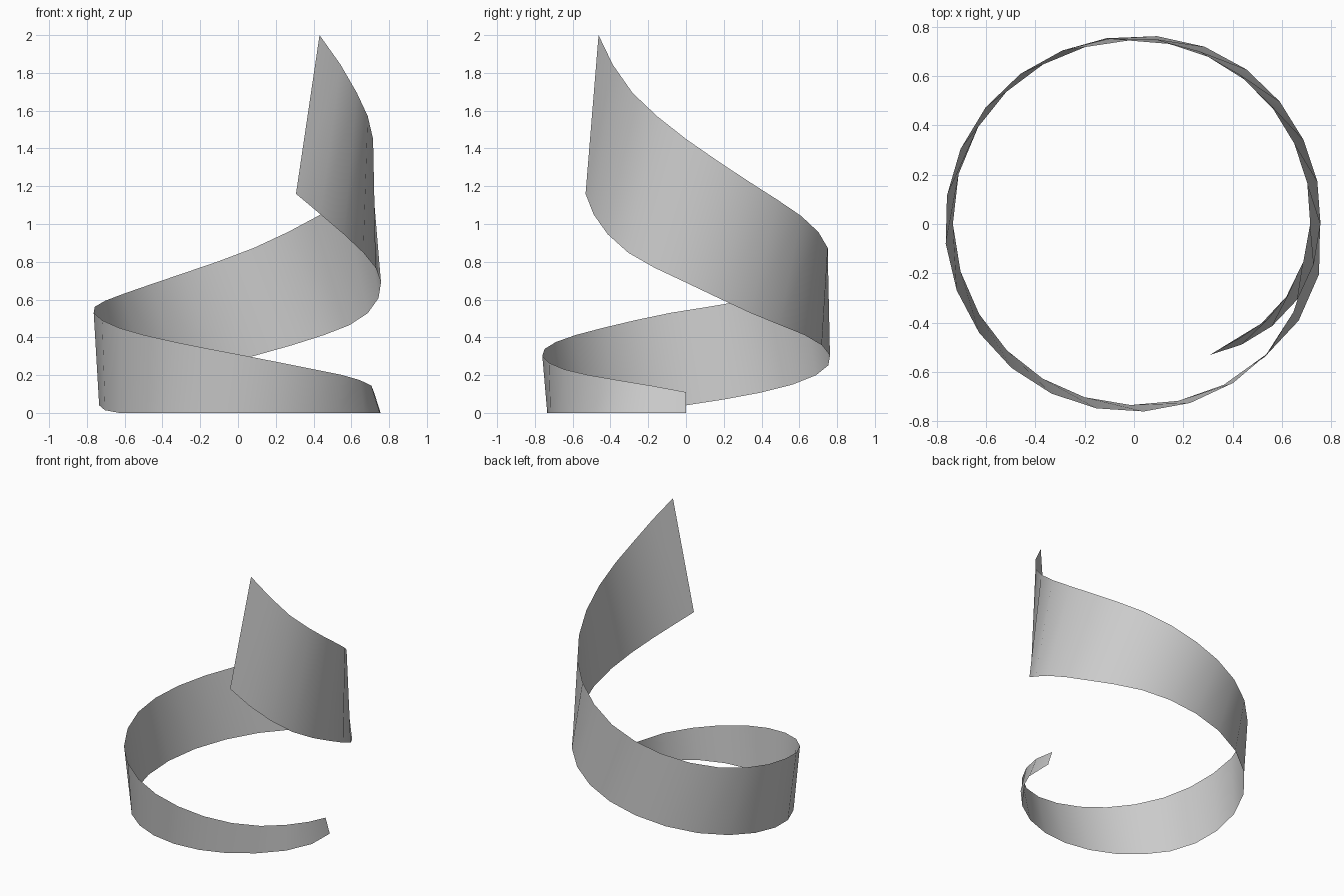
import bpy
import bmesh
from math import cos, sin, radians
from mathutils import Vector

SEGMENTS = 29


def interpolate(keys, position):
    """Smooth curve through (position, value) keys."""
    def slope(index):
        before = keys[max(index - 1, 0)]
        after = keys[min(index + 1, len(keys) - 1)]
        return (after[1] - before[1]) / (after[0] - before[0])

    for index in range(len(keys) - 1):
        start, end = keys[index], keys[index + 1]
        if position <= end[0] or index == len(keys) - 2:
            span = end[0] - start[0]
            t = (position - start[0]) / span
            blend = t * t * (3 - 2 * t)
            ease_in = t * (1 - t) ** 2
            ease_out = t * t * (t - 1)
            return (start[1] + (end[1] - start[1]) * blend
                    + span * (slope(index) * ease_in + slope(index + 1) * ease_out))


def edge_points(angle_keys, radius_keys, height_keys):
    """Points along one spiral edge, turning clockwise from the left side."""
    points = []
    for step in range(SEGMENTS + 1):
        degrees = interpolate(angle_keys, step)
        radius = interpolate(radius_keys, degrees)
        height = max(0.0, interpolate(height_keys, degrees))
        angle = radians(-degrees)
        points.append(Vector((radius * cos(angle), radius * sin(angle), height)))
    return points


def make_material(name, colour):
    material = bpy.data.materials.new(name)
    material.use_nodes = True
    material.diffuse_color = colour
    shader = next(node for node in material.node_tree.nodes
                  if node.type == 'BSDF_PRINCIPLED')
    shader.inputs["Base Color"].default_value = colour
    return material


def make_ribbon(name, lower_points, upper_points, material):
    """Single-skin strip between two edges, facing outward."""
    mesh = bpy.data.meshes.new(name)
    ribbon_mesh = bmesh.new()
    lower = [ribbon_mesh.verts.new(point) for point in lower_points]
    upper = [ribbon_mesh.verts.new(point) for point in upper_points]
    for step in range(SEGMENTS):
        ribbon_mesh.faces.new((lower[step + 1], lower[step],
                               upper[step], upper[step + 1]))
    ribbon_mesh.to_mesh(mesh)
    ribbon_mesh.free()
    mesh.materials.append(material)
    ribbon = bpy.data.objects.new(name, mesh)
    bpy.context.collection.objects.link(ribbon)
    return ribbon


default_cube = bpy.data.objects.get("Cube")
if default_cube:
    bpy.data.objects.remove(default_cube, do_unlink=True)

# Lower edge: flat on the ground, then climbing and curling inward
lower_edge = edge_points(
    angle_keys=[(0, 0), (6, 91), (12, 180), (18, 277), (24, 360), (29, 420)],
    radius_keys=[(0, .755), (15, .778), (30, .775), (45, .757), (90, .735),
                 (150, .727), (180, .735), (225, .75), (270, .765), (300, .776),
                 (330, .769), (360, .757), (385, .73), (407, .66), (420, .614)],
    height_keys=[(0, 0), (75, 0), (150, 0), (180, .04), (225, .14), (270, .28),
                 (300, .39), (330, .51), (360, .69), (385, .85), (407, 1.04),
                 (420, 1.16)])

# Upper edge: climbs all the way to the pointed tip
upper_edge = edge_points(
    angle_keys=[(0, 0), (6, 87), (12, 174), (18, 262), (25, 360), (29, 407)],
    radius_keys=[(0, .72), (30, .74), (45, .757), (90, .762), (145, .768),
                 (216, .766), (270, .757), (300, .745), (330, .73), (360, .715),
                 (385, .689), (396, .666), (407, .633)],
    height_keys=[(0, .11), (15, .145), (30, .175), (60, .235), (90, .31),
                 (145, .45), (174, .53), (202, .59), (230, .67), (270, .84),
                 (301, 1.02), (323, 1.155), (340, 1.28), (360, 1.45),
                 (373, 1.575), (386, 1.715), (396, 1.85), (407, 2.0)])

# Spiral ribbon
grey = make_material("light_grey", (0.6, 0.6, 0.6, 1.0))
spiral_ribbon = make_ribbon("spiral_ribbon", lower_edge, upper_edge, grey)

# Smooth shading around the turn
bpy.ops.object.select_all(action='DESELECT')
spiral_ribbon.select_set(True)
bpy.context.view_layer.objects.active = spiral_ribbon
bpy.ops.object.shade_smooth_by_angle(angle=radians(40))
